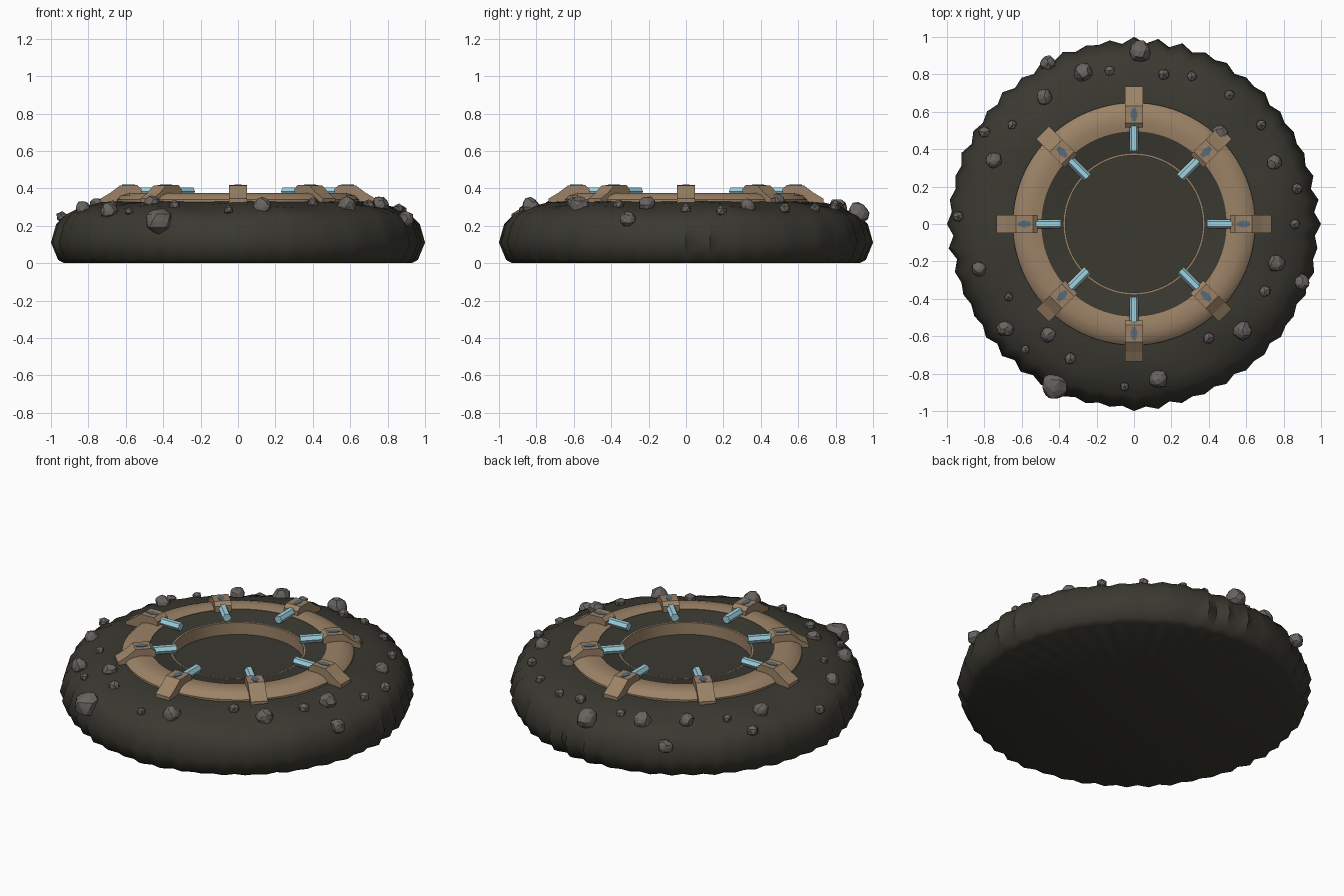
import bpy, bmesh, math, random
from mathutils import Vector, Matrix

if "Cube" in bpy.data.objects:
    bpy.data.objects.remove(bpy.data.objects["Cube"])

random.seed(7)

def material(name, col):
    m = bpy.data.materials.new(name)
    m.diffuse_color = (*col, 1)
    m.use_nodes = True
    m.node_tree.nodes["Principled BSDF"].inputs["Base Color"].default_value = m.diffuse_color
    return m

EARTH = material("dark earth", (0.042, 0.040, 0.030))
STONE = material("tan stone", (0.33, 0.225, 0.135))
ROCK = material("grey rock", (0.14, 0.125, 0.115))
BLUE = material("pale blue crystal", (0.35, 0.64, 0.74))
INSET = material("dull blue inlay", (0.10, 0.15, 0.18))

def finish(bm, name, mat, angle=None):
    bmesh.ops.recalc_face_normals(bm, faces=bm.faces)
    me = bpy.data.meshes.new(name)
    bm.to_mesh(me)
    bm.free()
    ob = bpy.data.objects.new(name, me)
    bpy.context.collection.objects.link(ob)
    me.materials.append(mat)
    if angle:
        bpy.ops.object.select_all(action='DESELECT')
        bpy.context.view_layer.objects.active = ob
        ob.select_set(True)
        bpy.ops.object.shade_smooth_by_angle(angle=math.radians(angle))
    return ob

def lathe(name, profile, mat, n=96, warp=None, closed=True, angle=35):
    """Spin an (r, z) profile; warp(i, k, r, z) may shift each point."""
    bm = bmesh.new()
    rings = []
    for k, (r, z) in enumerate(profile):
        if r == 0:
            rings.append([bm.verts.new((0, 0, z))] * n)
            continue
        ring = []
        for i in range(n):
            a = 2 * math.pi * i / n
            rr, zz = warp(i, k, r, z) if warp else (r, z)
            ring.append(bm.verts.new((rr * math.cos(a), rr * math.sin(a), zz)))
        rings.append(ring)
    pairs = list(zip(rings, rings[1:])) + ([(rings[-1], rings[0])] if closed else [])
    for A, B in pairs:
        for i in range(n):
            j = (i + 1) % n
            vs = list(dict.fromkeys((A[i], A[j], B[j], B[i])))
            if len(vs) > 2:
                bm.faces.new(vs)
    return finish(bm, name, mat, angle)

# Earth mound with a ragged rim and a sunken floor
SEG = 96
rim = []
for i in range(SEG):
    f = 0.985 + 0.011 * (1 if i % 2 == 0 else -1) + random.uniform(-0.011, 0.004)
    rim.append(1.0 if i % (SEG // 4) == 0 else f)
MOUND = [(0, 0), (0.93, 0), (0.962, 0.018), (1.0, 0.11), (0.972, 0.21), (0.93, 0.258),
         (0.84, 0.296), (0.74, 0.318), (0.62, 0.333), (0.38, 0.30), (0.38, 0.27), (0, 0.27)]

def ragged(i, k, r, z):
    if 1 <= k <= 7:
        w = min(1, max(0, (r - 0.65) / 0.3))
        r *= 1 + (rim[i] - 1) * w
        if k >= 5:
            z += 0.008 * math.sin(i * 0.53 + k)
    return r, z

lathe("earth_mound", MOUND, EARTH, SEG, ragged, closed=False, angle=50)

# Tan outer ring, dark sloping band and tan pit wall
lathe("stone_ring", [(0.648, 0.31), (0.648, 0.34), (0.625, 0.362), (0.58, 0.375),
                     (0.535, 0.375), (0.495, 0.368), (0.495, 0.31)], STONE)
lathe("dark_band", [(0.50, 0.31), (0.50, 0.366), (0.372, 0.342), (0.372, 0.31)], EARTH)
lathe("pit_wall", [(0.376, 0.25), (0.376, 0.343), (0.367, 0.343), (0.367, 0.25)], STONE)

def extrude_profile(name, pts, width, mat, ang):
    """Side profile (r, z) given a width, turned to a compass angle."""
    bm = bmesh.new()
    sides = [[bm.verts.new((r, s * width / 2, z)) for r, z in pts] for s in (-1, 1)]
    for s in sides:
        bm.faces.new(s)
    n = len(pts)
    for i in range(n):
        j = (i + 1) % n
        bm.faces.new((sides[0][i], sides[0][j], sides[1][j], sides[1][i]))
    bmesh.ops.rotate(bm, verts=bm.verts, matrix=Matrix.Rotation(ang, 3, 'Z'))
    return finish(bm, name, mat)

# Eight clamps with crystal bars and inlays
for i in range(8):
    a = i * math.pi / 4
    r0, r1 = (0.515, 0.735) if i % 2 == 0 else (0.475, 0.69)
    clamp = [(r0, 0.36), (r0, 0.398), (r0 + 0.025, 0.418), (r0 + 0.115, 0.416),
             (r1 - 0.05, 0.375), (r1, 0.345), (r1, 0.315), (r0 + 0.1, 0.33)]
    extrude_profile("clamp_%d" % i, clamp, 0.096, STONE, a)
    bm = bmesh.new()
    q = Matrix.Rotation(a, 4, 'Z')
    bmesh.ops.create_cone(bm, cap_ends=True, segments=6, radius1=0.025, radius2=0.025, depth=0.17,
                          matrix=q @ Matrix.Translation((r0 - 0.04, 0, 0.383))
                          @ Matrix.Rotation(math.pi / 2, 4, 'Y'))
    finish(bm, "crystal_bar_%d" % i, BLUE)
    bm = bmesh.new()
    bmesh.ops.create_cone(bm, cap_ends=True, segments=6, radius1=1, radius2=1, depth=1,
                          matrix=q @ Matrix.Translation((r0 + 0.07, 0, 0.4165))
                          @ Matrix.Diagonal((0.04, 0.02, 0.006, 1)))
    finish(bm, "inlay_%d" % i, INSET)

# Scattered rocks: x, y, radius
ROCKS = [(.03, .92, .06), (-.46, .86, .042), (-.27, .81, .05), (-.13, .82, .03), (.16, .80, .033),
         (.31, .79, .03), (.51, .69, .03), (-.48, .68, .042), (-.65, .53, .028), (-.80, .49, .035),
         (-.75, .34, .045), (-.94, .04, .033), (-.83, -.24, .042), (-.67, -.39, .025),
         (-.69, -.56, .045), (-.46, -.59, .042), (-.58, -.67, .025), (-.34, -.72, .035),
         (-.425, -.865, .072), (-.05, -.87, .027), (.13, -.83, .05), (.40, -.61, .035),
         (.58, -.57, .05), (.70, -.36, .033), (.76, -.21, .047), (.90, -.31, .042), (.86, 0, .03),
         (.87, .19, .033), (.75, .33, .042), (.68, .53, .032), (.46, .49, .04), (-.46, .48, .03)]

def surface_z(r):
    top = MOUND[3:9]
    for (ra, za), (rb, zb) in zip(top, top[1:]):
        if rb <= r <= ra:
            return za + (zb - za) * (ra - r) / (ra - rb)
    return 0.33

for k, (x, y, s) in enumerate(ROCKS):
    bm = bmesh.new()
    bmesh.ops.create_icosphere(bm, subdivisions=1 if s < 0.04 else 2, radius=s)
    for v in bm.verts:
        v.co *= random.uniform(0.88, 1.1)
    bmesh.ops.rotate(bm, verts=bm.verts, matrix=Matrix.Rotation(random.uniform(0, 6), 3, 'Z'))
    r = math.hypot(x, y)
    bmesh.ops.translate(bm, verts=bm.verts, vec=Vector((x, y, surface_z(r) + 0.1 * s)))
    finish(bm, "rock_%d" % k, ROCK)
